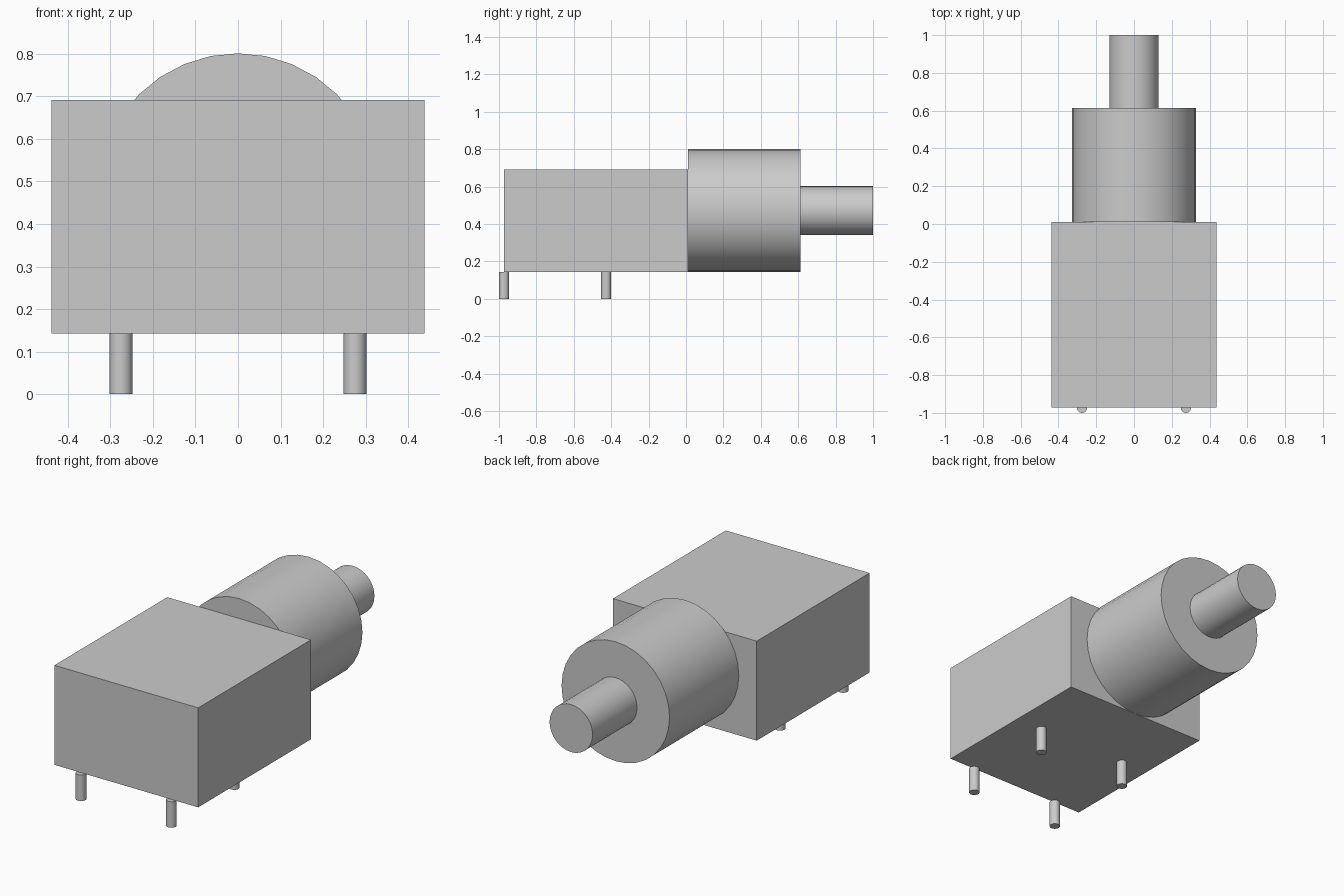
import bpy
import math

cube = bpy.data.objects.get("Cube")
if cube:
    bpy.data.objects.remove(cube, do_unlink=True)

GREY = (0.6, 0.6, 0.6, 1.0)
grey = bpy.data.materials.new("light_grey")
grey.use_nodes = True
grey.diffuse_color = GREY
grey.node_tree.nodes["Principled BSDF"].inputs["Base Color"].default_value = GREY


def finish(name):
    obj = bpy.context.object
    obj.name = name
    obj.data.materials.append(grey)
    return obj


def box(name, low, high):
    centre = [(a + b) / 2 for a, b in zip(low, high)]
    bpy.ops.mesh.primitive_cube_add(size=1, location=centre)
    obj = finish(name)
    obj.scale = [b - a for a, b in zip(low, high)]
    bpy.ops.object.transform_apply(location=False, rotation=False, scale=True)


def cylinder(name, radius, depth, centre, tilt=0.0):
    bpy.ops.mesh.primitive_cylinder_add(vertices=32, radius=radius, depth=depth,
                                        location=centre, rotation=(tilt, 0, 0))
    finish(name)
    bpy.ops.object.shade_smooth_by_angle(angle=math.radians(30))


BASE = 0.143   # underside of the housing
AXIS = 0.472   # height of the barrel and shaft axis
JOIN = 0.01    # back of the housing
STEP = 0.613   # back of the barrel

# Housing
box("housing", (-0.438, -0.972, BASE), (0.438, JOIN, 0.691))

# Barrel and shaft along the y axis
for name, radius, start, end in (("barrel", 0.329, JOIN, STEP),
                                 ("shaft", 0.131, STEP, 1.0)):
    cylinder(name, radius, end - start, (0, (start + end) / 2, AXIS), math.pi / 2)

# Four pins under the housing
for side, x in (("right", -0.275), ("left", 0.275)):
    for place, y in (("front", -0.973), ("back", -0.427)):
        cylinder(f"{place}_{side}_pin", 0.027, BASE, (x, y, BASE / 2))
